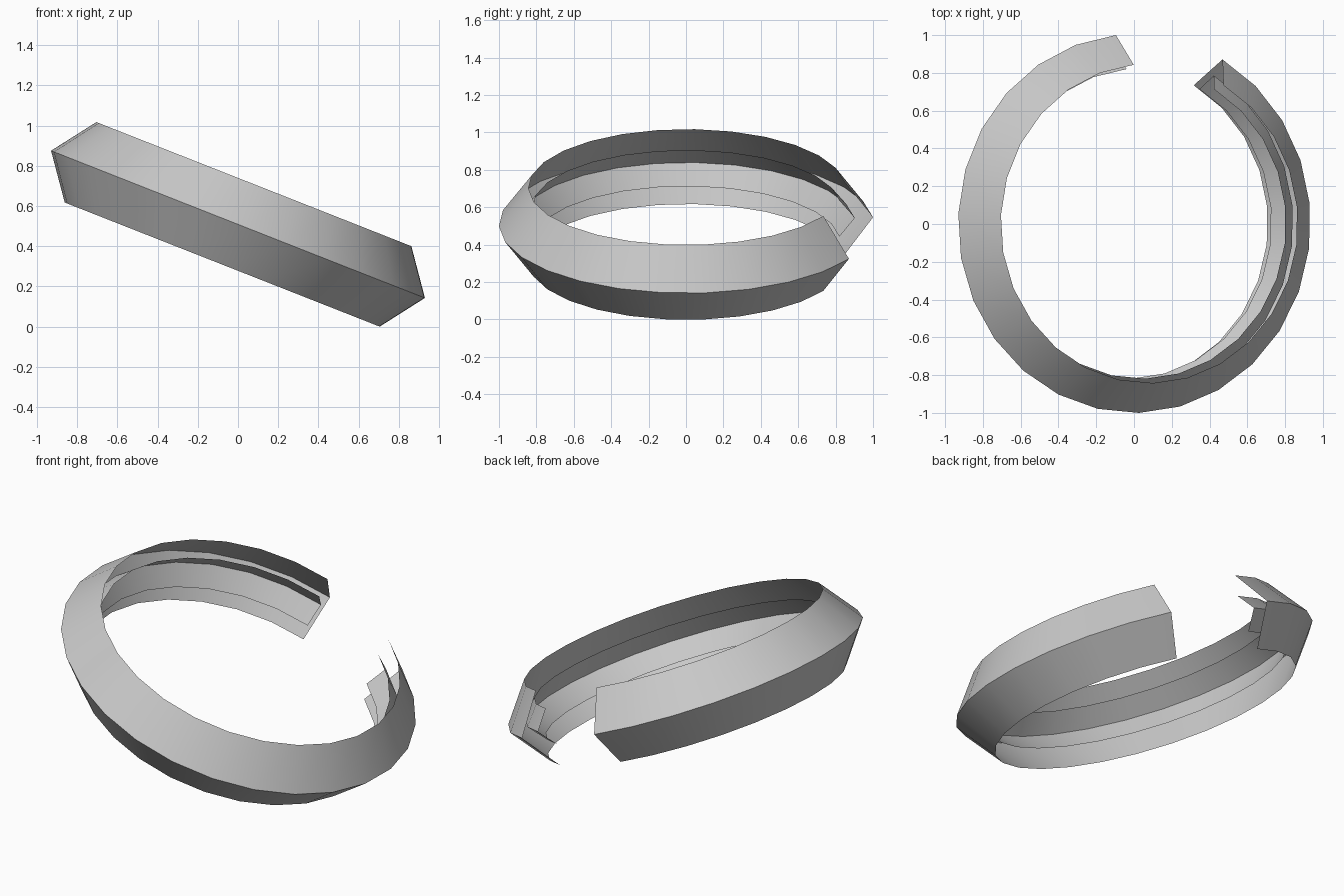
import bpy, math
from mathutils import Matrix, Vector

if "Cube" in bpy.data.objects:
    bpy.data.objects.remove(bpy.data.objects["Cube"])

SEGMENTS = 24
START, SWEEP = math.radians(60), math.radians(-324)
TILT = Matrix.Rotation(math.radians(21.5), 4, 'Y')

grey = bpy.data.materials.new("light grey")
grey.diffuse_color = (0.58, 0.58, 0.58, 1)
grey.use_nodes = True
grey.node_tree.nodes["Principled BSDF"].inputs["Base Color"].default_value = grey.diffuse_color


def band_points(profile):
    """Sweep a (radius, height) profile round the open ring and tilt it."""
    pts = []
    for i in range(SEGMENTS + 1):
        a = START + SWEEP * i / SEGMENTS
        pts += [TILT @ Vector((r * math.cos(a), r * math.sin(a), h)) for r, h in profile]
    return pts


def make_band(name, profile, shift):
    n = len(profile)
    faces = []
    for i in range(SEGMENTS):
        for j in range(n - 1):
            a, b = i * n + j, (i + 1) * n + j
            faces.append((a, a + 1, b + 1, b))
    mesh = bpy.data.meshes.new(name)
    mesh.from_pydata([p + shift for p in band_points(profile)], [], faces)
    mesh.materials.append(grey)
    mesh.update()
    obj = bpy.data.objects.new(name, mesh)
    bpy.context.collection.objects.link(obj)
    bpy.ops.object.select_all(action='DESELECT')
    obj.select_set(True)
    bpy.context.view_layer.objects.active = obj
    bpy.ops.object.shade_smooth_by_angle(angle=math.radians(30))
    return obj


# V-shaped sections, listed top rim, ridge, bottom rim
outer = [(0.845, 0.215), (1.003, 0.0), (0.845, -0.215)]
inner = [(0.822, 0.104), (0.905, 0.0), (0.822, -0.104)]

# Centre on x and y and rest on the ground
pts = band_points(outer)
lo = [min(p[k] for p in pts) for k in range(3)]
hi = [max(p[k] for p in pts) for k in range(3)]
shift = Vector((-(lo[0] + hi[0]) / 2, -(lo[1] + hi[1]) / 2, -lo[2]))

make_band("outer_band", outer, shift)
make_band("inner_band", inner, shift)
